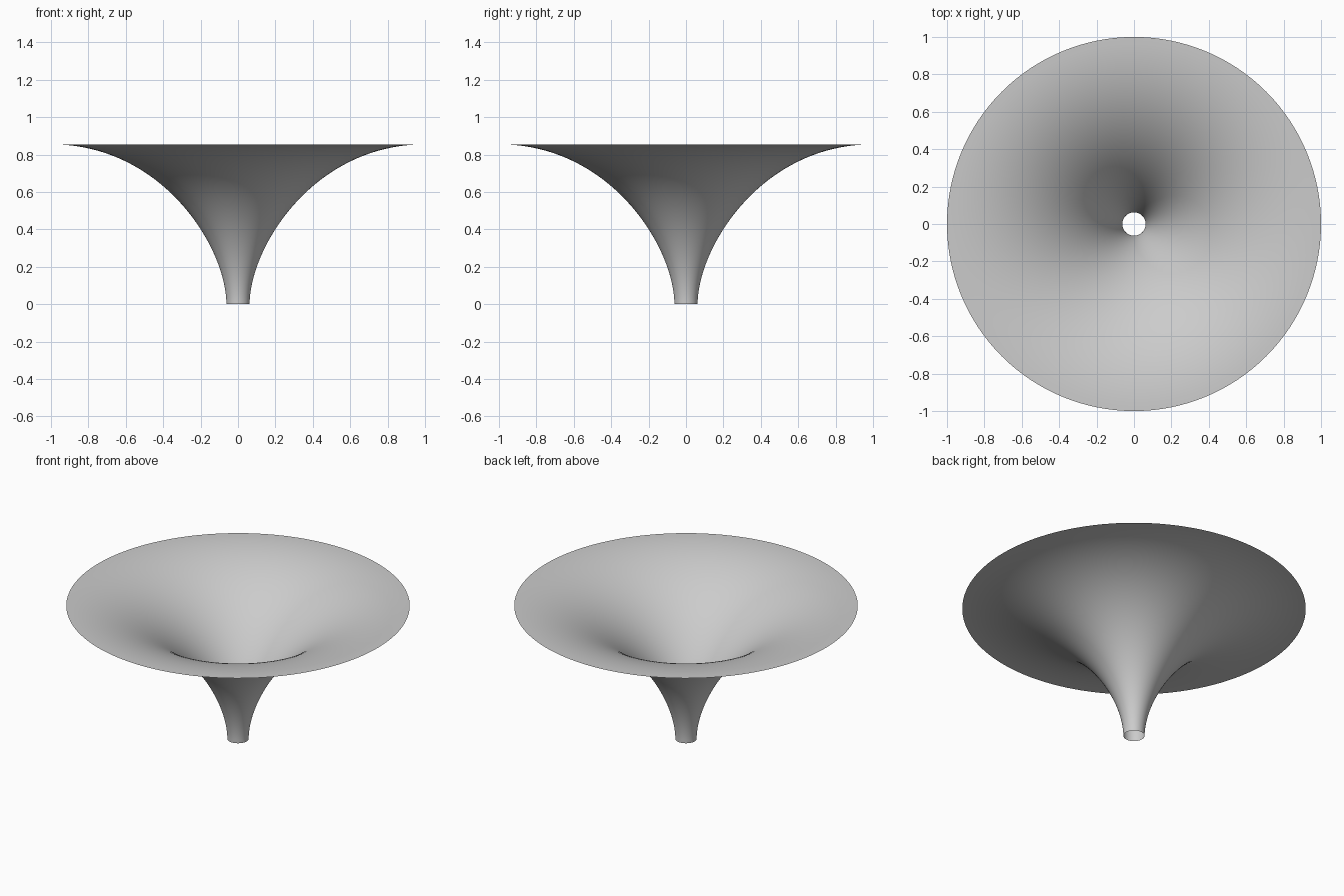
import bpy
import bmesh
from math import tau, cos, sin
from mathutils import Vector
from mathutils.geometry import interpolate_bezier

cube = bpy.data.objects.get("Cube")
if cube:
    bpy.data.objects.remove(cube, do_unlink=True)

SIDES = 128
STEPS = 48

# Plain grey finish
grey = bpy.data.materials.new("light grey")
grey.use_nodes = True
colour = (0.6, 0.6, 0.6, 1)
grey.diffuse_color = colour
grey.node_tree.nodes["Principled BSDF"].inputs["Base Color"].default_value = colour

# Flared profile: vertical at the neck, level at the rim
profile = interpolate_bezier(Vector((0.062, 0, 0)), Vector((0.062, 0, 0.30)),
                             Vector((0.40, 0, 0.855)), Vector((1, 0, 0.855)), STEPS)

# Open funnel sheet, spun around the vertical axis
bm = bmesh.new()
rings = [[bm.verts.new((p.x * cos(tau * i / SIDES), p.x * sin(tau * i / SIDES), p.z))
          for i in range(SIDES)] for p in profile]
for low, high in zip(rings, rings[1:]):
    for i in range(SIDES):
        j = (i + 1) % SIDES
        face = bm.faces.new((low[i], high[i], high[j], low[j]))
        face.smooth = True
        if face.normal.z < 0:
            face.normal_flip()
bm.normal_update()
mesh = bpy.data.meshes.new("funnel")
bm.to_mesh(mesh)
bm.free()
mesh.materials.append(grey)
funnel = bpy.data.objects.new("funnel", mesh)
bpy.context.collection.objects.link(funnel)
